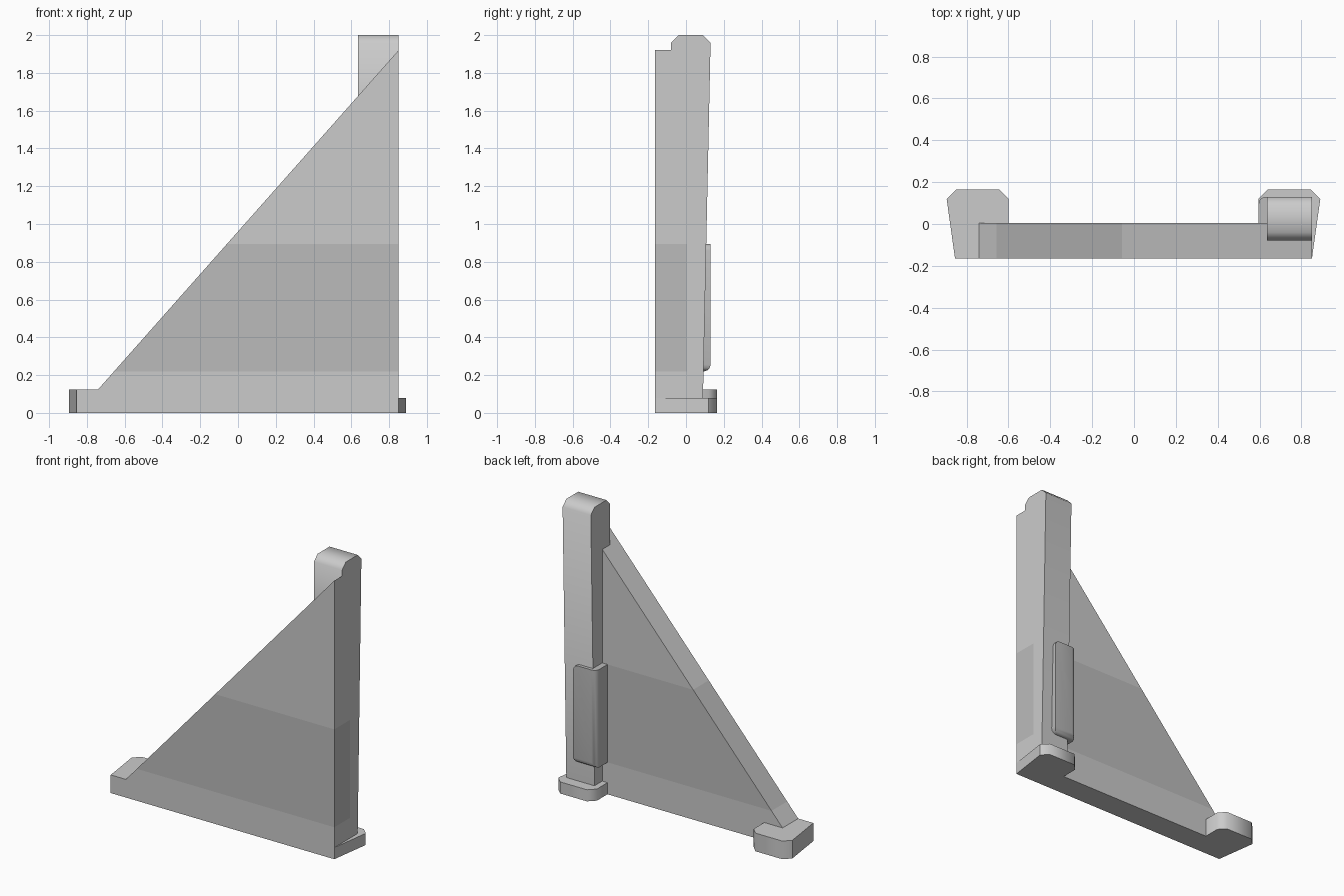
import bpy, bmesh, math

if "Cube" in bpy.data.objects:
    bpy.data.objects.remove(bpy.data.objects["Cube"])

dark = bpy.data.materials.new("dark_grey")
dark.diffuse_color = (0.5, 0.5, 0.5, 1)
dark.use_nodes = True
dark.node_tree.nodes["Principled BSDF"].inputs["Base Color"].default_value = dark.diffuse_color


def prism(points, axis, lo, hi):
    """Extrude a 2D profile along an axis and return the bmesh."""
    bm = bmesh.new()

    def place(p, d):
        c = list(p)
        c.insert("xyz".index(axis), d)
        return bm.verts.new(c)

    a = [place(p, lo) for p in points]
    b = [place(p, hi) for p in points]
    bm.faces.new(a)
    bm.faces.new(b[::-1])
    n = len(points)
    for i in range(n):
        j = (i + 1) % n
        bm.faces.new((a[i], b[i], b[j], a[j]))
    bmesh.ops.recalc_face_normals(bm, faces=bm.faces[:])
    return bm


def finish(name, bm, mats=(), angle=50):
    bmesh.ops.recalc_face_normals(bm, faces=bm.faces[:])
    me = bpy.data.meshes.new(name)
    bm.to_mesh(me)
    bm.free()
    for m in mats:
        me.materials.append(m)
    ob = bpy.data.objects.new(name, me)
    bpy.context.collection.objects.link(ob)
    bpy.ops.object.select_all(action='DESELECT')
    ob.select_set(True)
    bpy.context.view_layer.objects.active = ob
    bpy.ops.object.shade_smooth_by_angle(angle=math.radians(angle))
    return ob


# Triangular panel with a flush dark band
bm = prism([(-0.74, 0), (0.85, 0), (0.85, 1.92), (-0.74, 0.125)], "y", -0.165, 0.005)
for z in (0.22, 0.895):
    bmesh.ops.bisect_plane(bm, geom=bm.verts[:] + bm.edges[:] + bm.faces[:],
                           plane_co=(0, 0, z), plane_no=(0, 0, 1))
for f in bm.faces:
    f.material_index = int(0.22 < f.calc_center_median().z < 0.895)
plain = bpy.data.materials.new("plain_grey")
plain.diffuse_color = (0.8, 0.8, 0.8, 1)
plain.use_nodes = True
plain.node_tree.nodes["Principled BSDF"].inputs["Base Color"].default_value = plain.diffuse_color
finish("triangular_panel", bm, (plain, dark), 20)

# Tapered upright post with chamfered, overhanging head
finish("upright_post", prism(
    [(0, 0), (0.088, 0), (0.13, 1.96), (0.09, 2.0), (-0.04, 2.0),
     (-0.08, 1.96), (-0.08, 1.6), (0, 1.6)], "x", 0.635, 0.85), (plain,))

# Dark grip wrapped around the post's inner back corner
bm = prism([(0.595, 0), (0.77, 0), (0.77, 0.13), (0.595, 0.13)], "z", 0.22, 0.895)
edges = []
for e in bm.edges:
    m = (e.verts[0].co + e.verts[1].co) / 2
    along_z = abs(e.verts[0].co.z - e.verts[1].co.z) > 0.1
    along_y = abs(e.verts[0].co.y - e.verts[1].co.y) > 0.1
    along_x = not along_z and not along_y
    if (along_z and m.y > 0.1 and m.x < 0.6) or (along_y and m.x > 0.7) \
            or (along_x and m.y > 0.1 and m.z < 0.3):
        edges.append(e)
bmesh.ops.bevel(bm, geom=edges, offset=0.035, segments=3, profile=0.5, affect='EDGES')
finish("grip", bm, (dark,))

# Flared feet with chamfered back corners
finish("left_foot", prism(
    [(-0.855, -0.165), (-0.74, -0.165), (-0.74, 0), (-0.6, 0), (-0.6, 0.12),
     (-0.645, 0.165), (-0.85, 0.165), (-0.895, 0.12)], "z", 0, 0.125), (plain,))
finish("right_foot", prism(
    [(0.85, -0.165), (0.89, 0.12), (0.845, 0.165), (0.64, 0.165),
     (0.595, 0.12), (0.595, 0), (0.85, 0)], "z", 0, 0.08), (plain,))
